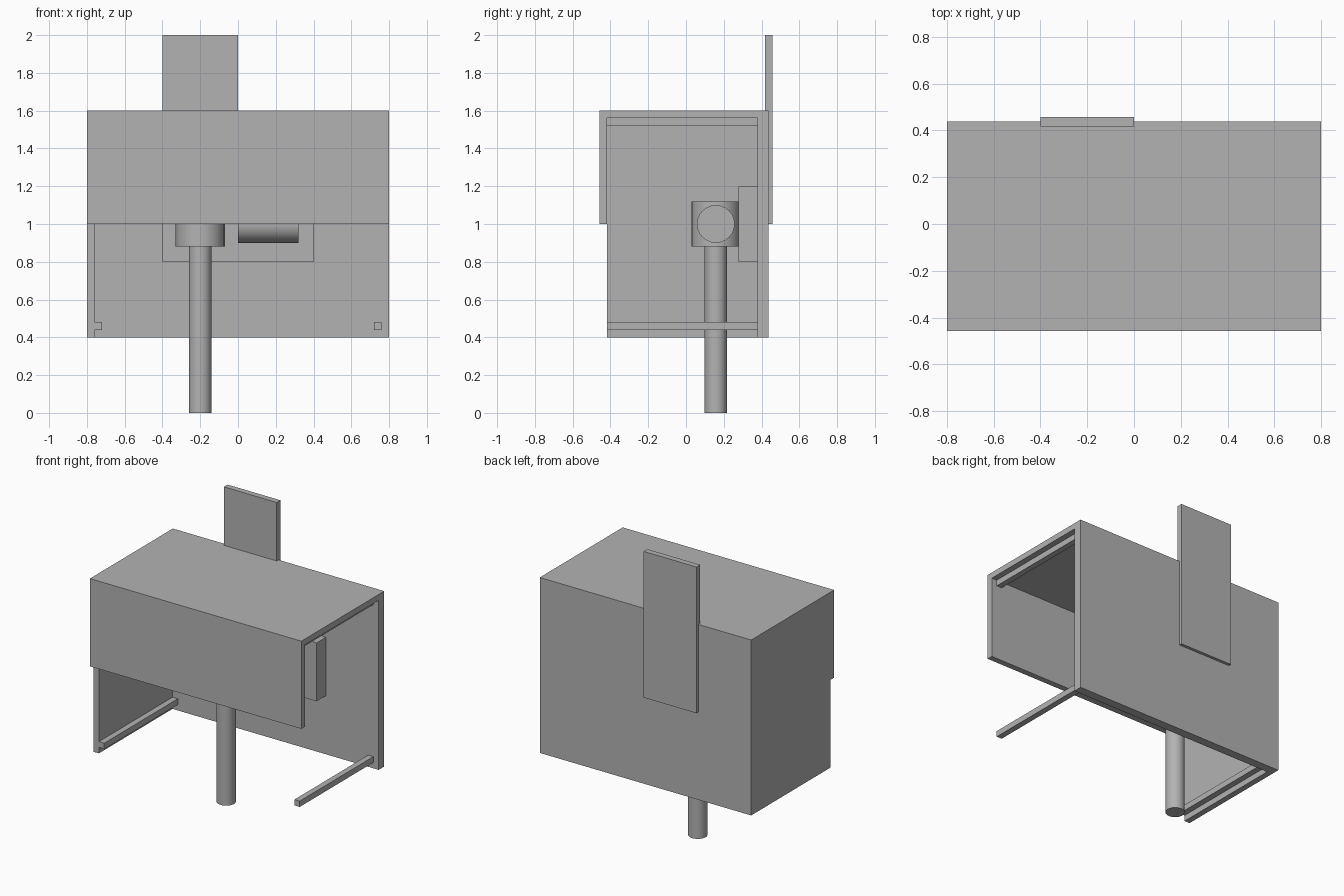
import bpy
import math

if "Cube" in bpy.data.objects:
    bpy.data.objects.remove(bpy.data.objects["Cube"])

grey = bpy.data.materials.new("mid_grey")
grey.diffuse_color = (0.45, 0.45, 0.45, 1.0)
grey.use_nodes = True
grey.node_tree.nodes["Principled BSDF"].inputs["Base Color"].default_value = grey.diffuse_color


def box(name, x, y, z):
    """Axis-aligned box given its (min, max) range on each axis."""
    centre = [(a + b) / 2 for a, b in (x, y, z)]
    bpy.ops.mesh.primitive_cube_add(size=1, location=centre)
    ob = bpy.context.object
    ob.name = name
    ob.scale = [b - a for a, b in (x, y, z)]
    bpy.ops.object.transform_apply(location=False, rotation=False, scale=True)
    ob.data.materials.append(grey)
    return ob


def cylinder(name, radius, length, centre, along_x=False):
    """Round bar, upright or lying along x."""
    rotation = (0, math.pi / 2, 0) if along_x else (0, 0, 0)
    bpy.ops.mesh.primitive_cylinder_add(vertices=24, radius=radius, depth=length,
                                        location=centre, rotation=rotation)
    ob = bpy.context.object
    ob.name = name
    ob.data.materials.append(grey)
    bpy.ops.object.shade_smooth_by_angle(angle=math.radians(30))
    return ob


FRONT, BACK = -0.458, 0.438       # outer depth of the case
INSIDE = (-0.418, 0.378)          # clear depth between front and back panels
WIDE = (-0.8, 0.8)
AXIS_Y = 0.158                    # depth of the motor and shaft axis

# Case panels: the right end is open, the front covers the upper half only
box("top_panel", WIDE, (FRONT, BACK), (1.56, 1.6))
box("front_panel", WIDE, (FRONT, INSIDE[0]), (1.0, 1.56))
box("back_panel", WIDE, (INSIDE[1], BACK), (0.4, 1.56))
box("left_panel", (-0.8, -0.76), INSIDE, (0.4, 1.56))

# Square rails in the upper and lower corners of both ends
for side, x in (("left", (-0.76, -0.72)), ("right", (0.72, 0.76))):
    for level, z in (("lower", (0.44, 0.48)), ("upper", (1.52, 1.56))):
        box(f"{level}_{side}_rail", x, INSIDE, z)

# Mounting block, upright drain pipe with its housing, and lying motor
box("mounting_block", (-0.4, 0.4), (0.278, INSIDE[1]), (0.8, 1.2))
cylinder("pipe_housing", 0.13, 0.24, (-0.2, AXIS_Y, 1.0))
cylinder("pipe", 0.06, 0.88, (-0.2, AXIS_Y, 0.44))
cylinder("motor", 0.1, 0.32, (0.16, AXIS_Y, 1.0), along_x=True)

# Hanging plate set into the back panel
box("hanging_plate", (-0.4, 0.0), (0.418, 0.458), (1.0, 2.0))
